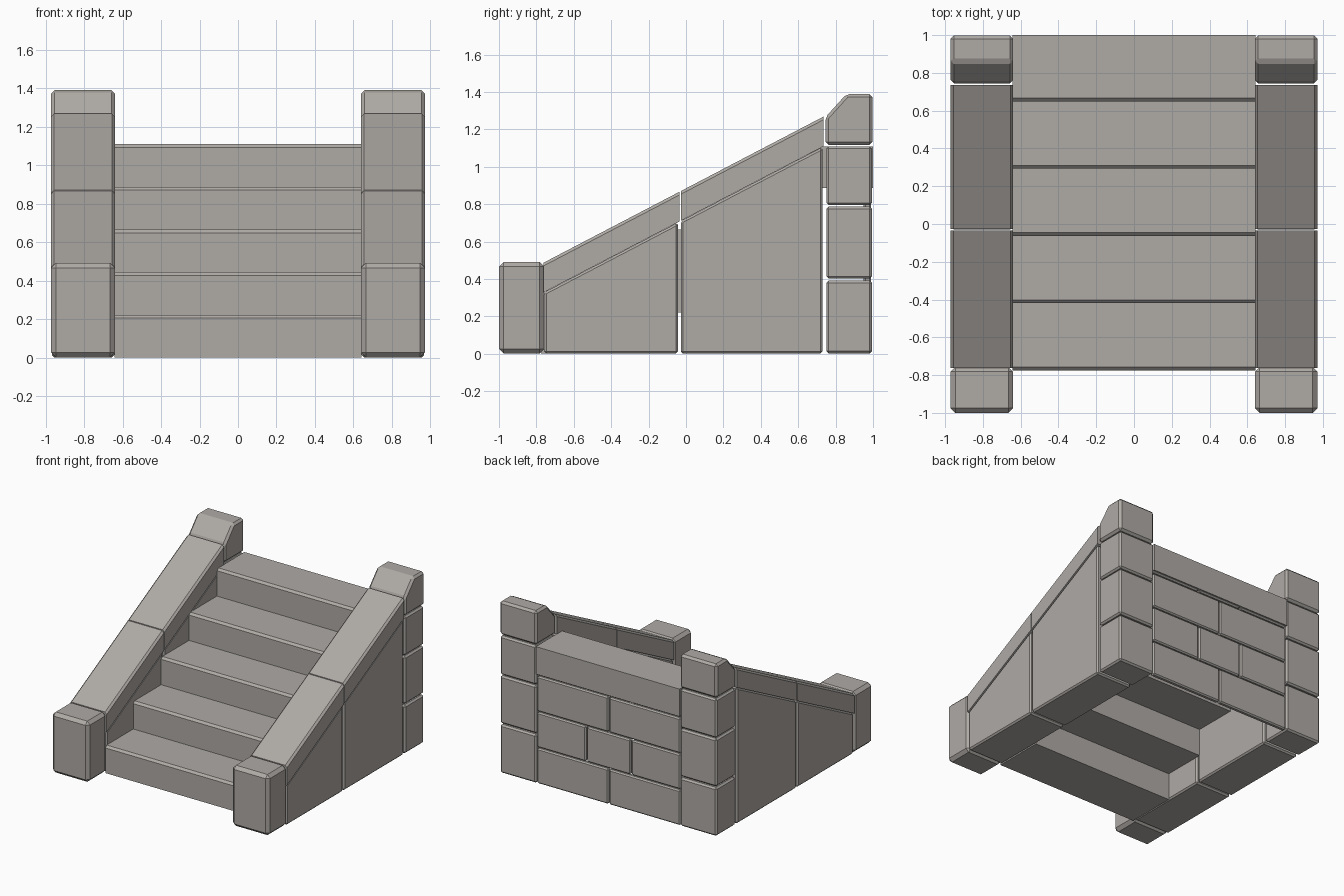
import bpy, bmesh

if "Cube" in bpy.data.objects:
    bpy.data.objects.remove(bpy.data.objects["Cube"])

# Warm dark grey stone
stone = bpy.data.materials.new("stone")
stone.diffuse_color = (0.43, 0.405, 0.38, 1.0)
stone.use_nodes = True
stone.node_tree.nodes["Principled BSDF"].inputs["Base Color"].default_value = stone.diffuse_color


def prism(name, profile, x0, x1, bevel=0.0, long_bevel=0.0):
    """Extrude a (y, z) profile from x0 to x1.
    bevel chamfers every edge, long_bevel only the two long top edges."""
    bm = bmesh.new()
    face = bm.faces.new([bm.verts.new((x0, y, z)) for y, z in profile])
    ext = bmesh.ops.extrude_face_region(bm, geom=[face])["geom"]
    verts = [g for g in ext if isinstance(g, bmesh.types.BMVert)]
    bmesh.ops.translate(bm, verts=verts, vec=(x1 - x0, 0, 0))
    bmesh.ops.recalc_face_normals(bm, faces=bm.faces)
    if long_bevel:
        top = [e for e in bm.edges
               if abs(e.verts[0].co.y - e.verts[1].co.y) > 0.3
               and any(f.normal.z > 0.5 for f in e.link_faces)]
        bmesh.ops.bevel(bm, geom=top, offset=long_bevel, segments=1,
                        affect="EDGES", profile=0.5)
    mesh = bpy.data.meshes.new(name)
    bm.to_mesh(mesh)
    bm.free()
    mesh.materials.append(stone)
    obj = bpy.data.objects.new(name, mesh)
    bpy.context.collection.objects.link(obj)
    if bevel:
        mod = obj.modifiers.new("chamfer", "BEVEL")
        mod.width = bevel
        mod.segments = 1
        mod.limit_method = "ANGLE"
        mod.angle_limit = 0.3
    return obj


def box(name, x, y, z, bevel=0.0):
    profile = [(y[0], z[0]), (y[1], z[0]), (y[1], z[1]), (y[0], z[1])]
    return prism(name, profile, x[0], x[1], bevel)


def slope(y):
    """Height of the top of the side walls."""
    return 0.725 + 0.522 * y


# Steps: overlapping slabs with a chamfered nose
RISE, RUN = 0.222, 0.356
for i in range(5):
    y0 = -0.775 + i * RUN
    y1 = 1.0 if i == 4 else y0 + 0.41
    z0, z1 = max(i * RISE, 0.002), (i + 1) * RISE
    prism(f"step_{i + 1}",
          [(y0, z0), (y1, z0), (y1, z1), (y0 + 0.017, z1), (y0, z1 - 0.017)],
          -0.643, 0.643)

for side, s in (("left", -1), ("right", 1)):
    outer = sorted((s * 0.64, s * 0.971))
    inner = sorted((s * 0.643, s * 0.967))

    # Front newel post
    box(f"front_post_{side}", outer, (-1.0, -0.757), (0.002, 0.492), 0.025)

    # Side wall panels
    for n, (ya, yb) in enumerate(((-0.758, -0.042), (-0.028, 0.73)), 1):
        prism(f"side_wall_{side}_{n}",
              [(ya, 0.002), (yb, 0.002), (yb, slope(yb)), (ya, slope(ya))],
              *inner, bevel=0.012)

    # Sloped coping stones
    for n, (ya, yb) in enumerate(((-0.762, -0.034), (-0.027, 0.735)), 1):
        prism(f"coping_{side}_{n}",
              [(ya, slope(ya) + 0.001), (yb, slope(yb) + 0.001),
               (yb, slope(yb) + 0.16), (ya, slope(ya) + 0.16)],
              *outer, long_bevel=0.015)

    # Back post blocks and sloped cap
    for n, z in enumerate(((0.002, 0.393), (0.402, 0.788), (0.795, 1.11)), 1):
        box(f"back_post_block_{side}_{n}", inner, (0.75, 0.995), z, 0.013)
    prism(f"back_post_cap_{side}",
          [(0.745, 1.117), (0.997, 1.117), (0.997, 1.39), (0.858, 1.39), (0.745, 1.265)],
          *outer, bevel=0.017)

# Thin brick facing on the back, rows alternating two and three bricks
for row in range(4):
    z0 = row * 0.291 + 0.002
    z1 = min(z0 + 0.284, 1.1)
    cuts = (-0.645, 0.0, 0.645) if row % 2 == 0 else (-0.645, -0.2, 0.2, 0.645)
    for n, (xa, xb) in enumerate(zip(cuts, cuts[1:]), 1):
        box(f"back_brick_{row + 1}_{n}", (xa + 0.004, xb - 0.004),
            (0.95, 0.99), (z0, z1), 0.01)
